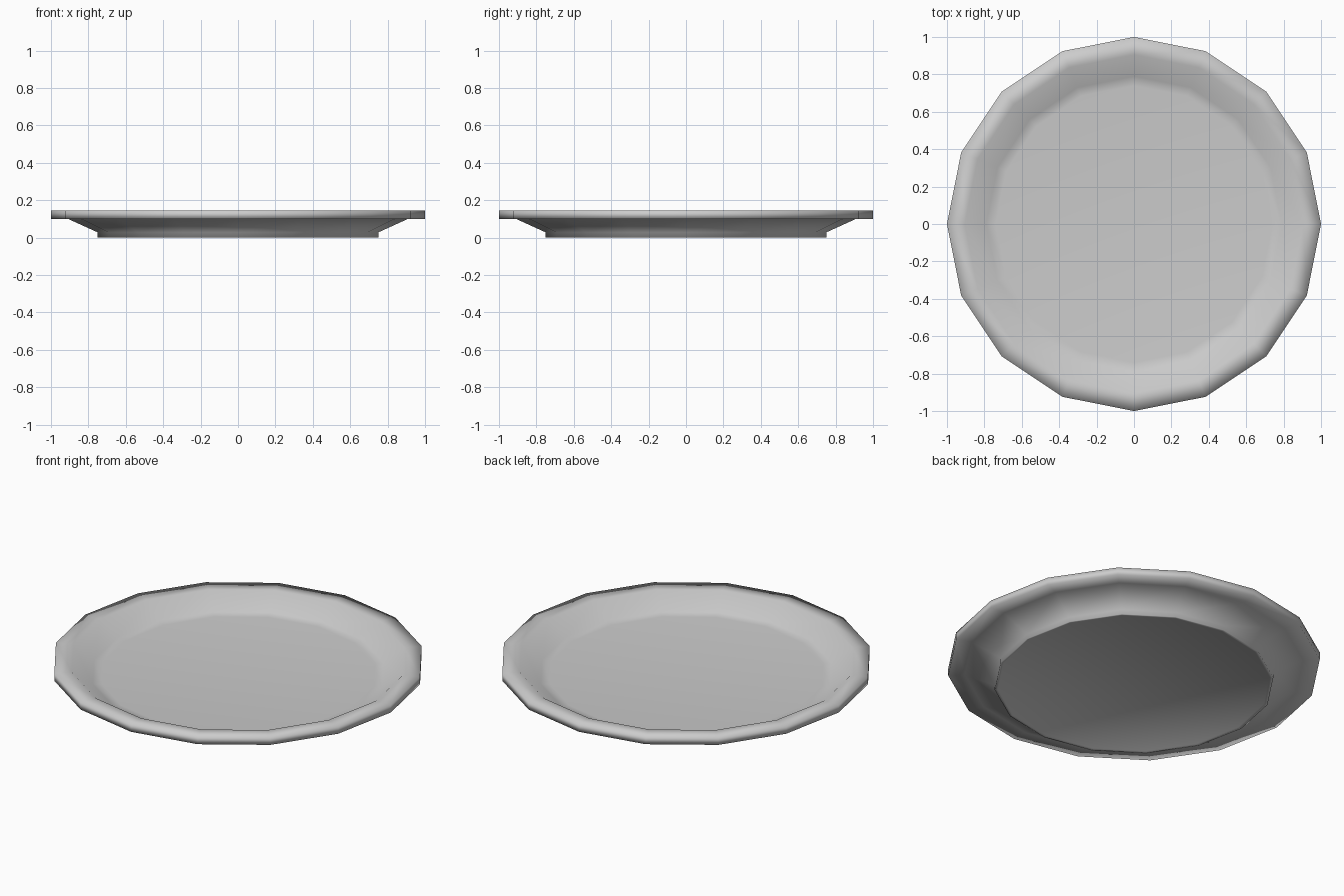
import bpy, bmesh
from math import cos, sin, tau

if "Cube" in bpy.data.objects:
    bpy.data.objects.remove(bpy.data.objects["Cube"])

SIDES = 16
# plate profile (radius, height): base, foot, underside, rim, inner wall, dish floor
PROFILE = [(0.73, 0.004), (0.735, 0.0), (0.75, 0.0), (0.75, 0.028), (0.91, 0.101),
           (1.0, 0.101), (1.0, 0.145), (0.905, 0.145), (0.79, 0.065), (0.74, 0.06)]

bm = bmesh.new()
rings = [[bm.verts.new((r * cos(tau * i / SIDES), r * sin(tau * i / SIDES), z))
          for i in range(SIDES)] for r, z in PROFILE]

# walls between neighbouring rings
for a, b in zip(rings, rings[1:]):
    for i in range(SIDES):
        j = (i + 1) % SIDES
        bm.faces.new((a[i], a[j], b[j], b[i]))

# dish floor and base
bm.faces.new(rings[-1])
bm.faces.new(rings[0][::-1])
for f in bm.faces:
    f.smooth = True

mesh = bpy.data.meshes.new("plate")
bm.to_mesh(mesh)
bm.free()
plate = bpy.data.objects.new("plate", mesh)
bpy.context.collection.objects.link(plate)
